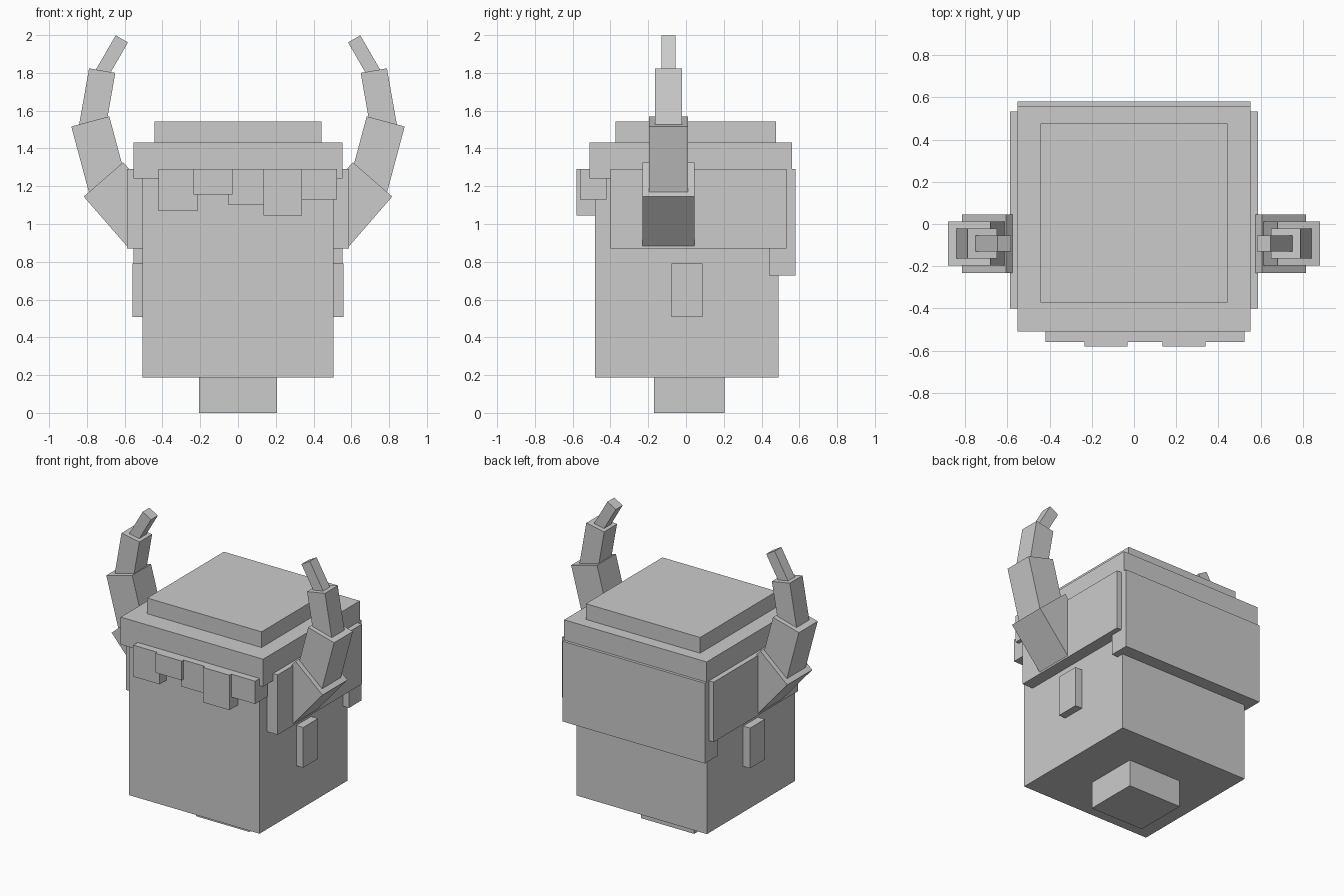
import bpy
import math
from mathutils import Matrix, Vector

if "Cube" in bpy.data.objects:
    bpy.data.objects.remove(bpy.data.objects["Cube"])

grey = bpy.data.materials.new("plain grey")
grey.diffuse_color = (0.6, 0.6, 0.6, 1.0)
grey.use_nodes = True
grey.node_tree.nodes["Principled BSDF"].inputs["Base Color"].default_value = grey.diffuse_color


def cuboid(name, centre, size, tilt=0.0):
    """Box of a given size, tilted about the y axis by some degrees."""
    bpy.ops.mesh.primitive_cube_add(size=1)
    ob = bpy.context.object
    ob.name = name
    ob.data.transform(Matrix.Translation(centre)
                      @ Matrix.Rotation(math.radians(tilt), 4, 'Y')
                      @ Matrix.Diagonal((*size, 1)))
    ob.data.materials.append(grey)
    return ob


def box(name, x, y, z):
    """Box from its extents on each axis."""
    spans = (x, y, z)
    return cuboid(name, Vector([(a + b) / 2 for a, b in spans]),
                  [b - a for a, b in spans])


# Neck and head
box("neck", (-0.207, 0.207), (-0.17, 0.205), (0, 0.3))
box("head", (-0.505, 0.505), (-0.483, 0.49), (0.187, 1.3))

# Hair: cap, crown and back
box("hair_cap", (-0.552, 0.552), (-0.51, 0.56), (1.24, 1.432))
box("hair_crown", (-0.443, 0.443), (-0.372, 0.476), (1.4, 1.542))
box("hair_back", (-0.552, 0.552), (0.44, 0.58), (0.728, 1.29))

# Fringe: left edge, lower end, front face
for i, (x, z, y) in enumerate([(-0.42, 1.07, -0.56), (-0.235, 1.155, -0.58),
                               (-0.05, 1.10, -0.56), (0.135, 1.045, -0.58),
                               (0.32, 1.13, -0.56)]):
    box(f"fringe_{i + 1}", (x, x + 0.205), (y, y + 0.138), (z, 1.29))

# Horn segments: tip centre x and z, width, length, outward tilt
HORN = [(0.712, 1.236, 0.277, 0.36, 41),
        (0.782, 1.543, 0.208, 0.365, 15),
        (0.719, 1.812, 0.141, 0.31, -10),
        (0.615, 1.98, 0.075, 0.21, -30)]

# Paired parts: ears, side hair and horns
for side, s in (("left", -1), ("right", 1)):
    box(f"ear_{side}", sorted((s * 0.46, s * 0.558)), (-0.076, 0.088), (0.508, 0.79))
    box(f"hair_side_{side}", sorted((s * 0.46, s * 0.588)), (-0.4, 0.533), (0.87, 1.29))
    for i, (x, z, w, length, tilt) in enumerate(HORN):
        a = math.radians(tilt)
        centre = Vector((s * (x - math.sin(a) * length / 2), -0.093,
                         z - math.cos(a) * length / 2))
        cuboid(f"horn_{side}_{i + 1}", centre, (w, w, length), s * tilt)
